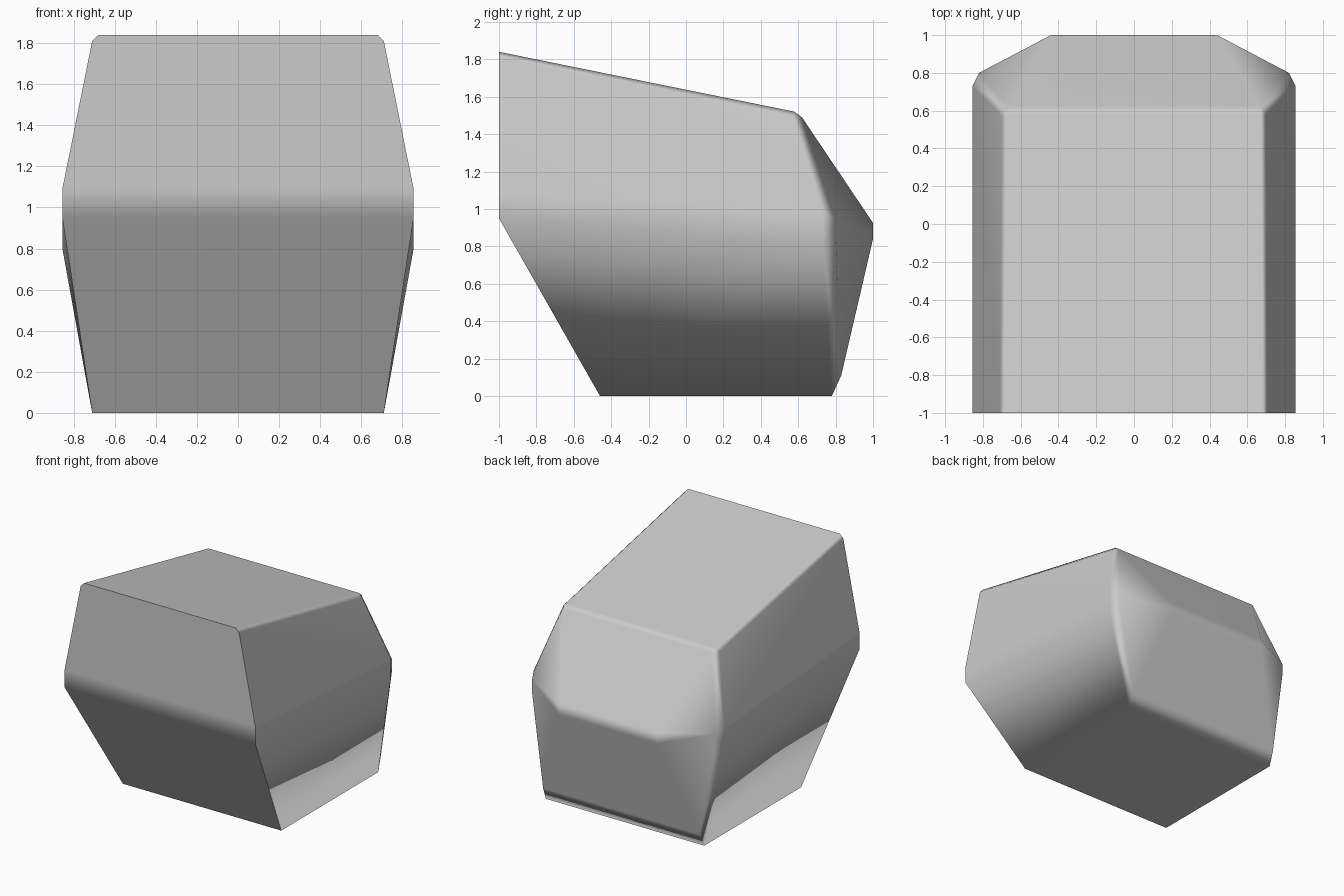
import bpy
import bmesh

if "Cube" in bpy.data.objects:
    bpy.data.objects.remove(bpy.data.objects["Cube"])

# Plain grey surface
grey = bpy.data.materials.new("plain_grey")
grey.use_nodes = True
colour = (0.6, 0.6, 0.6, 1)
grey.diffuse_color = colour
grey.node_tree.nodes["Principled BSDF"].inputs["Base Color"].default_value = colour

# Corner points of one half, with narrow chamfers
BELT_FRONT = (.855, -1, 1.09)
half = [
    (.68, -1, 1.84), (.71, -1, 1.81),                        # top front corner
    (.67, .58, 1.52), (.70, .57, 1.49), (.67, .62, 1.49),    # top back corner
    BELT_FRONT, (.855, -1, .95),                             # belt at the front
    (.855, .73, .98), (.855, .73, .80),                      # belt at the side
    (.82, .80, .94), (.82, .80, .84),                        # belt at the corner
    (.44, 1, .925), (.44, 1, .84),                           # belt at the back
    (.70, .83, .11), (.725, .79, .11),                       # lower back corner
    (.71, .78, 0), (.71, -.46, 0),                           # floor
]

# Faceted block wrapped around the mirrored corners
bm = bmesh.new()
for x, y, z in half:
    for side in (1, -1):
        bm.verts.new((side * x, y, z))
bmesh.ops.convex_hull(bm, input=bm.verts[:])
bmesh.ops.dissolve_limit(bm, angle_limit=0.06, verts=bm.verts[:], edges=bm.edges[:])

# Shading break across the front above the undercut
row = [v for v in bm.verts if abs(v.co.z - BELT_FRONT[2]) < .001 and v.co.y < -.99]
bmesh.ops.connect_verts(bm, verts=row)
bmesh.ops.recalc_face_normals(bm, faces=bm.faces[:])
bm.normal_update()

# Crisp rim around the front, soft everywhere else
for face in bm.faces:
    face.smooth = True
for edge in bm.edges:
    fronts = [f.normal.y < -.5 for f in edge.link_faces]
    edge.smooth = len(set(fronts)) == 1

mesh = bpy.data.meshes.new("faceted_block")
bm.to_mesh(mesh)
bm.free()
mesh.materials.append(grey)
block = bpy.data.objects.new("faceted_block", mesh)
bpy.context.collection.objects.link(block)

# Large faces dominate the smooth shading
weighted = block.modifiers.new("weighted_shading", 'WEIGHTED_NORMAL')
weighted.mode = 'FACE_AREA'
weighted.weight = 90
weighted.keep_sharp = True
